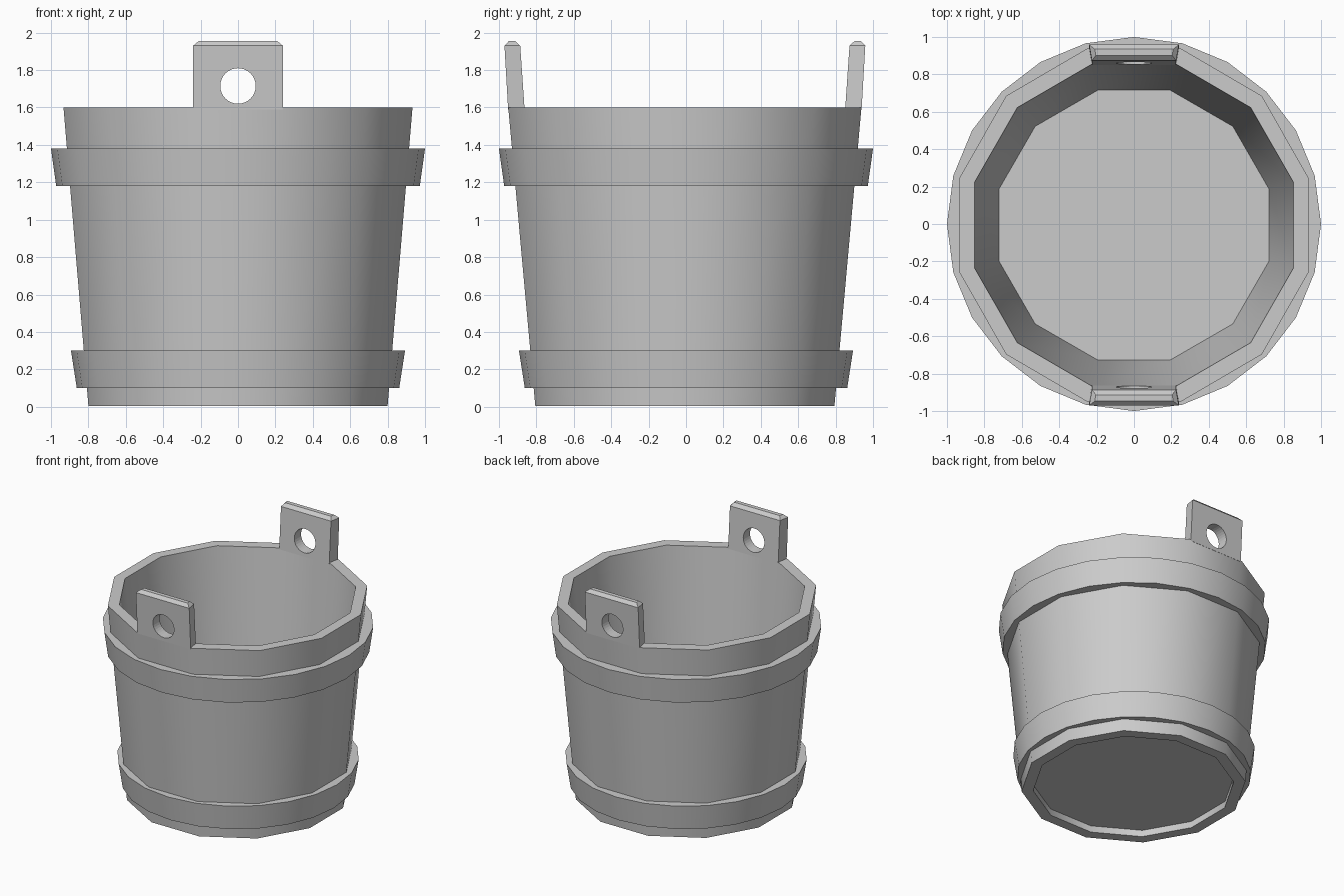
import bpy, bmesh, math
from math import pi, sin, cos, radians

if "Cube" in bpy.data.objects:
    bpy.data.objects.remove(bpy.data.objects["Cube"])

YOFF = -0.006


def finish(name, bm, angle=35):
    bmesh.ops.recalc_face_normals(bm, faces=bm.faces)
    me = bpy.data.meshes.new(name)
    bm.to_mesh(me)
    bm.free()
    ob = bpy.data.objects.new(name, me)
    bpy.context.collection.objects.link(ob)
    if angle:
        smooth(ob, angle)
    return ob


def smooth(ob, angle):
    bpy.ops.object.select_all(action='DESELECT')
    ob.select_set(True)
    bpy.context.view_layer.objects.active = ob
    bpy.ops.object.shade_smooth_by_angle(angle=radians(angle))


def loft(name, rings, caps):
    """Skin a list of coordinate rings, optionally capping both ends."""
    bm = bmesh.new()
    loops = [[bm.verts.new(p) for p in ring] for ring in rings]
    for a, b in zip(loops, loops[1:]):
        for i in range(len(a)):
            j = (i + 1) % len(a)
            bm.faces.new((a[i], a[j], b[j], b[i]))
    if caps:
        bm.faces.new(loops[0])
        bm.faces.new(loops[-1])
    return finish(name, bm)


def dodecagon(r, z, sy=1.0):
    return [(r * cos(a), r * sin(a) * sy + YOFF, z)
            for a in (pi / 12 + k * pi / 6 for k in range(12))]


def body_radius(z):
    return 0.828 + (0.966 - 0.828) * z / 1.6


# Twelve-sided tub with recessed underside and inner floor
loft("tub", [dodecagon(0.745, 0.06), dodecagon(0.742, 0.005),
             dodecagon(body_radius(0), 0.005), dodecagon(0.966, 1.6, 1.012),
             dodecagon(0.882, 1.6, 1.008), dodecagon(0.747, 0.10)], True)


# Rounder hoops whose inner edges meet the flat sides of the tub
def hoop(name, z0, r0, z1, r1):
    def outer(r, z):
        return [(r * cos(k * pi / 12), r * sin(k * pi / 12), z) for k in range(24)]

    def inner(z):
        r = body_radius(z)
        radii = [r if k % 2 else r * cos(pi / 12) for k in range(24)]
        return [(q * cos(k * pi / 12), q * sin(k * pi / 12) + YOFF, z)
                for k, q in enumerate(radii)]
    loft(name, [inner(z0), outer(r0, z0), outer(r1, z1), inner(z1)], False)


hoop("lower_hoop", 0.10, 0.862, 0.30, 0.893)
hoop("upper_hoop", 1.18, 0.972, 1.38, 1.0)


# Pierced lugs that lean outward from the rim
def lug(name, s):
    bm = bmesh.new()
    rings = []
    for z, yo, yi in ((1.59, 0.945, 0.857), (1.955, 0.966, 0.882)):
        pts = ((-0.24, yo), (0.24, yo), (0.225, yi), (-0.225, yi))
        rings.append([bm.verts.new((x * s, y * s + YOFF, z)) for x, y in pts])
    a, b = rings
    for i in range(4):
        j = (i + 1) % 4
        bm.faces.new((a[i], a[j], b[j], b[i]))
    bm.faces.new(a)
    top = bm.faces.new(b)
    bmesh.ops.bevel(bm, geom=list(top.edges), offset=0.025, segments=1,
                    affect='EDGES', profile=0.5)
    ob = finish(name, bm, None)
    bpy.ops.mesh.primitive_cylinder_add(vertices=32, radius=0.095, depth=0.4,
                                        location=(0, s * 0.91, 1.715),
                                        rotation=(pi / 2, 0, 0))
    cutter = bpy.context.object
    cutter.name = name + "_hole_cutter"
    cutter.hide_render = True
    mod = ob.modifiers.new("hole", 'BOOLEAN')
    mod.operation = 'DIFFERENCE'
    mod.solver = 'EXACT'
    mod.object = cutter
    smooth(ob, 30)
    bpy.ops.object.modifier_apply(modifier=mod.name)
    bpy.data.objects.remove(cutter)
    smooth(ob, 30)


lug("front_lug", -1)
lug("back_lug", 1)
